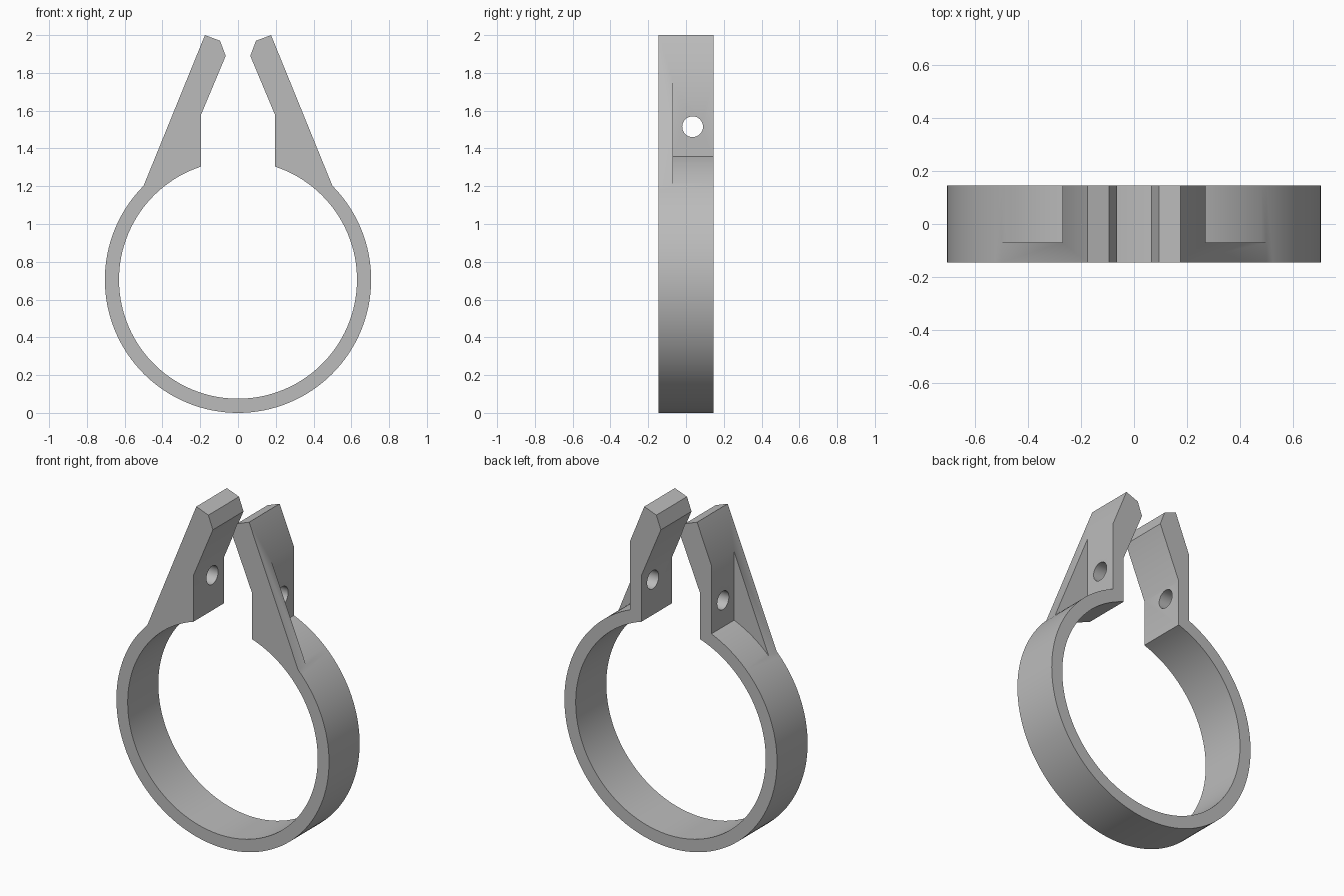
import bpy, bmesh
from math import sin, cos, asin, pi, radians

cube = bpy.data.objects.get("Cube")
if cube:
    bpy.data.objects.remove(cube)

# Main dimensions
R_OUT, R_IN = 0.705, 0.63
CENTRE_Z = 0.705
HALF_GAP = 0.195      # half the gap between the clamp tabs
TAB_X = 0.27          # outer face of each tab
ARM_X = 0.50          # where the arm meets the ring
HALF_W = 0.145
WEB_BACK = -0.07      # back face of the thin front web


def arc(radius, start, end, steps):
    """Points on the ring, angle measured from the top towards +x."""
    angles = [start + (end - start) * i / steps for i in range(steps + 1)]
    return [(radius * sin(a), CENTRE_Z + radius * cos(a)) for a in angles]


def extrude_profile(name, points, y0, y1):
    """Solid made from an x-z outline swept along y."""
    bm = bmesh.new()
    face = bm.faces.new([bm.verts.new((x, y0, z)) for x, z in points])
    swept = bmesh.ops.extrude_face_region(bm, geom=[face])["geom"]
    verts = [g for g in swept if isinstance(g, bmesh.types.BMVert)]
    bmesh.ops.translate(bm, verts=verts, vec=(0, y1 - y0, 0))
    bmesh.ops.recalc_face_normals(bm, faces=bm.faces)
    mesh = bpy.data.meshes.new(name)
    bm.to_mesh(mesh)
    bm.free()
    obj = bpy.data.objects.new(name, mesh)
    bpy.context.collection.objects.link(obj)
    return obj


def cut(target, cutter):
    """Subtract the cutter, then discard it."""
    cutter.hide_render = True
    mod = target.modifiers.new("cut", "BOOLEAN")
    mod.operation = "DIFFERENCE"
    mod.solver = "EXACT"
    mod.object = cutter
    bpy.ops.object.select_all(action="DESELECT")
    bpy.context.view_layer.objects.active = target
    target.select_set(True)
    bpy.ops.object.modifier_apply(modifier=mod.name)
    bpy.data.objects.remove(cutter)


# Clamp outline: open ring with two converging arms
arm = [(HALF_GAP, 1.58), (0.065, 1.89), (0.095, 1.97), (0.175, 2.0)]
a_out, a_in = asin(ARM_X / R_OUT), asin(HALF_GAP / R_IN)
outline = (arm
           + arc(R_OUT, a_out, 2 * pi - a_out, 96)
           + [(-x, z) for x, z in reversed(arm)]
           + arc(R_IN, 2 * pi - a_in, a_in, 112))
clamp = extrude_profile("ring_clamp", outline, -HALF_W, HALF_W)

# Pockets behind the webs, leaving a flat tab on each side
pocket = arc(R_OUT, asin(TAB_X / R_OUT), a_out, 10) + [(0.7, 1.3), (0.7, 2.1), (TAB_X, 2.1)]
for side in (1, -1):
    cut(clamp, extrude_profile("pocket_cutter", [(side * x, z) for x, z in pocket],
                               WEB_BACK, HALF_W + 0.1))

# Screw hole through both tabs
bpy.ops.mesh.primitive_cylinder_add(vertices=40, radius=0.055, depth=1.2,
                                    location=(0, 0.035, 1.515), rotation=(0, pi / 2, 0))
cut(clamp, bpy.context.object)

# Plain grey finish
grey = bpy.data.materials.new("plain_grey")
grey.use_nodes = True
colour = (0.5, 0.5, 0.5, 1)
grey.diffuse_color = colour
grey.node_tree.nodes["Principled BSDF"].inputs["Base Color"].default_value = colour
clamp.data.materials.clear()
clamp.data.materials.append(grey)
for poly in clamp.data.polygons:
    poly.material_index = 0

bpy.ops.object.select_all(action="DESELECT")
bpy.context.view_layer.objects.active = clamp
clamp.select_set(True)
bpy.ops.object.shade_smooth_by_angle(angle=radians(30))
